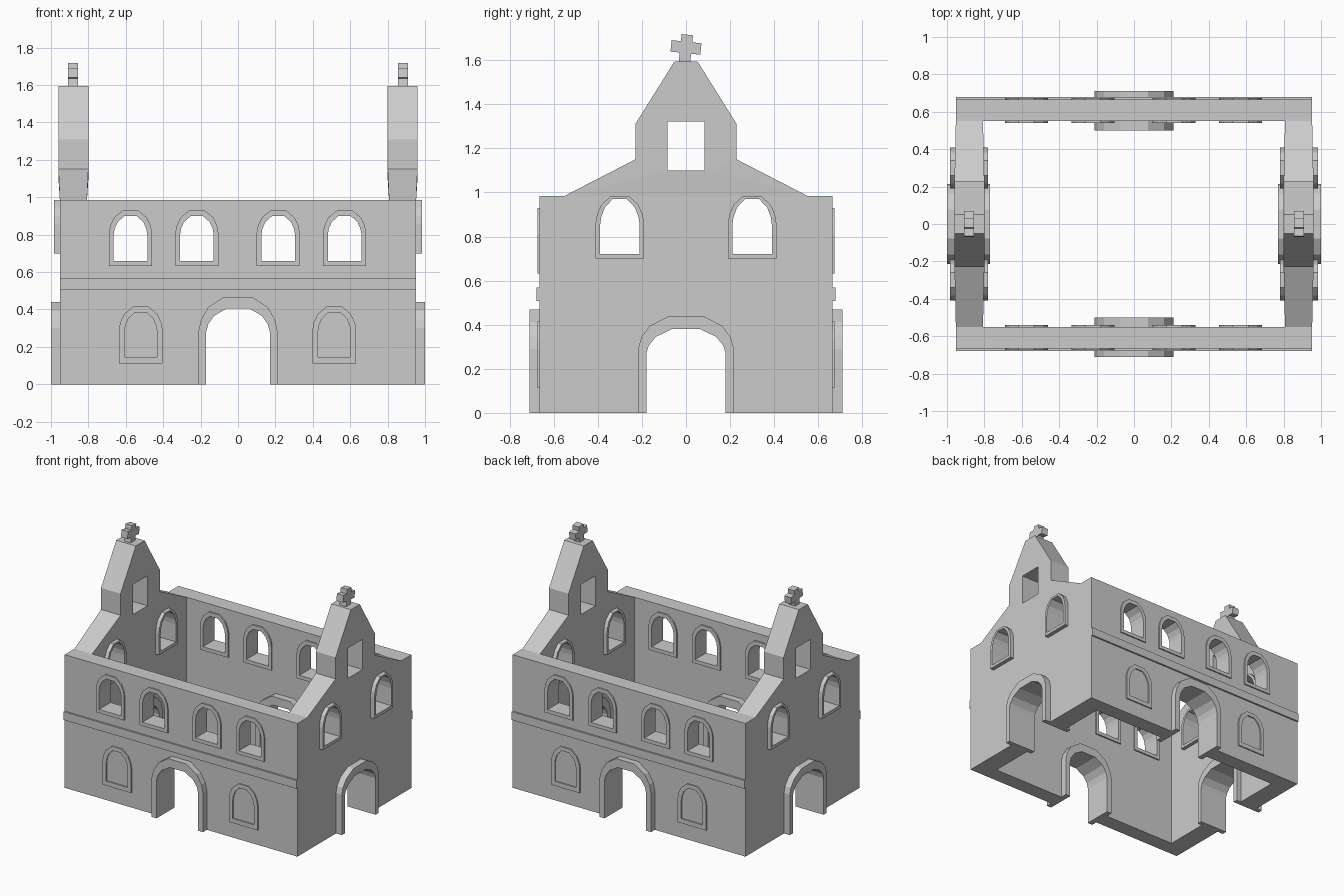
import bpy, bmesh, math
from mathutils import Matrix

if "Cube" in bpy.data.objects:
    bpy.data.objects.remove(bpy.data.objects["Cube"])

stone = bpy.data.materials.new("grey stone")
stone.diffuse_color = (0.6, 0.6, 0.6, 1)
stone.use_nodes = True
stone.node_tree.nodes["Principled BSDF"].inputs["Base Color"].default_value = stone.diffuse_color

# profile plane (u, v, depth) -> world: front plates use x/z, side plates use y/z
FRONT = Matrix(((1, 0, 0, 0), (0, 0, -1, 0), (0, 1, 0, 0), (0, 0, 0, 1)))
SIDE = Matrix(((0, 0, 1, 0), (1, 0, 0, 0), (0, 1, 0, 0), (0, 0, 0, 1)))


def plate(name, loops, frame, near, far):
    """Flat profile (first loop outline, others holes) extruded between two depths."""
    cu = bpy.data.curves.new(name, 'CURVE')
    cu.dimensions = '2D'
    cu.fill_mode = 'BOTH'
    cu.extrude = abs(far - near) / 2
    for pts in loops:
        sp = cu.splines.new('POLY')
        sp.points.add(len(pts) - 1)
        for p, (u, v) in zip(sp.points, pts):
            p.co = (u, v, 0, 1)
        sp.use_cyclic_u = True
    tmp = bpy.data.objects.new(name + "_curve", cu)
    bpy.context.collection.objects.link(tmp)
    dg = bpy.context.evaluated_depsgraph_get()
    me = bpy.data.meshes.new_from_object(tmp.evaluated_get(dg))
    bpy.data.objects.remove(tmp)
    bpy.data.curves.remove(cu)
    me.name = name
    me.transform(frame @ Matrix.Translation((0, 0, (near + far) / 2)))
    bm = bmesh.new()
    bm.from_mesh(me)
    bmesh.ops.remove_doubles(bm, verts=bm.verts, dist=1e-5)
    bmesh.ops.recalc_face_normals(bm, faces=bm.faces)
    for f in bm.faces:
        f.smooth = False
    bm.to_mesh(me)
    bm.free()
    me.materials.clear()
    me.materials.append(stone)
    ob = bpy.data.objects.new(name, me)
    bpy.context.collection.objects.link(ob)
    return ob


def arch(cx, w, z0, zs, zt):
    """Faceted round arch, listed from left foot over the top to right foot."""
    half = [(1, 0), (0.94, 0.32), (0.76, 0.68), (0.36, 1)]
    right = [(cx + w * a, zs + (zt - zs) * b) for a, b in half]
    left = [(2 * cx - u, v) for u, v in right]
    return [(cx - w, z0)] + left + right[::-1] + [(cx + w, z0)]


def rect(u0, u1, v0, v1):
    return [(u0, v0), (u1, v0), (u1, v1), (u0, v1)]


def door_frame(outer, inner):
    return [outer + inner[::-1]]


# long walls, front and back
W, TOP = 0.9525, 0.985
windows = (-0.575, -0.22, 0.215, 0.57)
for s, label in ((1, "front"), (-1, "back")):
    outline = ([(-W, TOP), (-W, 0)] + arch(0, 0.18, 0, 0.28, 0.42)
               + [(W, 0), (W, TOP)])
    holes = [arch(x, 0.1, 0.65, 0.81, 0.91) for x in windows]
    plate(label + "_wall", [outline] + holes, FRONT, s * 0.55, s * 0.665)
    plate(label + "_door_frame",
          door_frame(arch(0, 0.21, 0, 0.29, 0.468), arch(0, 0.17, 0, 0.28, 0.405)),
          FRONT, s * 0.5, s * 0.71)
    plate(label + "_band", [rect(-W, W, 0.507, 0.568)], FRONT, s * 0.62, s * 0.678)
    for x in windows:
        plate(label + "_window_frame",
              [arch(x, 0.115, 0.633, 0.81, 0.93), arch(x, 0.09, 0.66, 0.8, 0.9)],
              FRONT, s * 0.54, s * 0.674)
    for x in (-0.52, 0.515):
        plate(label + "_blind_window_frame",
              [arch(x, 0.117, 0.112, 0.29, 0.415), arch(x, 0.087, 0.145, 0.28, 0.385)],
              FRONT, s * 0.62, s * 0.674)

# short gable walls with bell opening, doors, windows and cross
for s, label in ((1, "right"), (-1, "left")):
    roof = [(0.55, TOP), (0.23, 1.15), (0.23, 1.31), (0.052, 1.595)]
    outline = ([(-0.55, 0)] + arch(0, 0.19, 0, 0.27, 0.395) + [(0.55, 0)]
               + roof + [(-u, v) for u, v in roof[::-1]])
    holes = [arch(y, 0.1, 0.712, 0.86, 0.975) for y in (-0.3, 0.3)]
    holes.append(rect(-0.085, 0.085, 1.10, 1.323))
    wall = plate(label + "_gable_wall", [outline] + holes, SIDE, s * 0.8, s * 0.96)
    # the wall is slightly thinner below the gable
    for v in wall.data.vertices:
        if v.co.z < 1.0:
            v.co.x = s * (0.88 + (abs(v.co.x) - 0.88) * 0.906)
    plate(label + "_door_frame",
          door_frame(arch(0, 0.215, 0, 0.30, 0.44), arch(0, 0.18, 0, 0.27, 0.38)),
          SIDE, s * 0.77, s * 1.0)
    for y in (-0.3, 0.3):
        plate(label + "_window_frame",
              [arch(y, 0.11, 0.7, 0.86, 0.985), arch(y, 0.09, 0.722, 0.85, 0.97)],
              SIDE, s * 0.78, s * 0.983)
    # slightly tilted roof cross
    a, b, t = 0.026, 0.068, math.radians(-6)
    cross = [(-a, -0.07), (a, -0.07), (a, -a), (b, -a), (b, a), (a, a), (a, 0.058),
             (-a, 0.058), (-a, a), (-b, a), (-b, -a), (-a, -a)]
    cross = [(u * math.cos(t) - v * math.sin(t),
              1.658 + u * math.sin(t) + v * math.cos(t)) for u, v in cross]
    plate(label + "_cross", [cross], SIDE, s * 0.855, s * 0.908)
